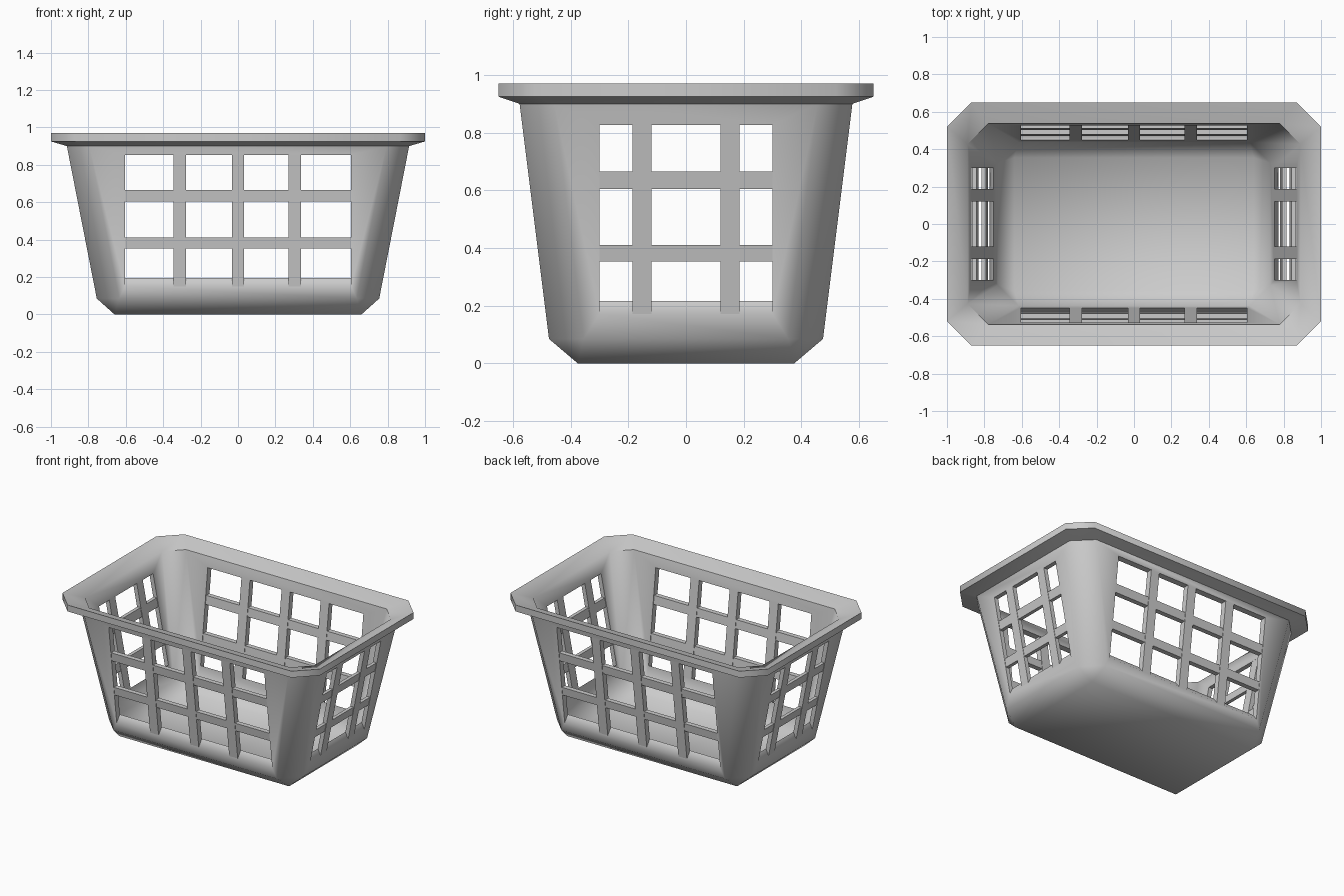
import bpy, bmesh, math

if "Cube" in bpy.data.objects:
    bpy.data.objects.remove(bpy.data.objects["Cube"])


def finish(bm, name):
    bmesh.ops.remove_doubles(bm, verts=bm.verts, dist=0.0001)
    bmesh.ops.recalc_face_normals(bm, faces=bm.faces)
    me = bpy.data.meshes.new(name)
    bm.to_mesh(me)
    bm.free()
    ob = bpy.data.objects.new(name, me)
    bpy.context.collection.objects.link(ob)
    return ob


def ring(bm, hx, hy, z, c):
    # rectangle with clipped corners
    pts = [(hx, -hy + c), (hx, hy - c), (hx - c, hy), (-hx + c, hy),
           (-hx, hy - c), (-hx, -hy + c), (-hx + c, -hy), (hx - c, -hy)]
    return [bm.verts.new((x, y, z)) for x, y in pts]


def prism(bm, profile, a0, a1, axis, sign):
    # (outward distance, height) profile extruded along a wall
    ends = []
    for a in (a0, a1):
        ends.append([bm.verts.new((a, sign * d, z) if axis == 'y' else (sign * d, a, z))
                     for d, z in profile])
    bm.faces.new(ends[0])
    bm.faces.new(ends[1][::-1])
    n = len(profile)
    for i in range(n):
        j = (i + 1) % n
        bm.faces.new((ends[0][i], ends[1][i], ends[1][j], ends[0][j]))


# basket shell: outside up, over the rim, down the inside
bm = bmesh.new()
sections = [(.66, .375, 0, 0), (.755, .475, .085, .12), (.915, .577, .9, .12),
            (1, .65, .925, .13), (1, .65, .97, .13), (.89, .537, .93, .11),
            (.728, .437, .1, .11), (.64, .355, .03, 0)]
rings = [ring(bm, *s) for s in sections]
for a, b in zip(rings, rings[1:]):
    for i in range(8):
        j = (i + 1) % 8
        bm.faces.new((a[i], a[j], b[j], b[i]))
bm.faces.new(rings[0][::-1])
bm.faces.new(rings[-1])
basket = finish(bm, "basket_shell")

# per wall: base offset, slope, thickness, half width, sill, top, upright centres
walls = {'y': (.475, .102 / .815, .04, .605, .15, .853, (-.312, 0, .303)),
         'x': (.755, .16 / .815, .03, .30, .172, .827, (-.153, .153))}
cut_bm = bmesh.new()
bars = {}
for axis, (base, slope, thick, half, sill, top, uprights) in walls.items():
    def out(z):
        return base + (z - .085) * slope

    def inn(z):
        return out(z) - thick
    sill_in = sill + .045
    do, di = out(sill), inn(sill_in)
    m = (sill_in - sill) / (do - di)
    e = .05
    hole = [(do + e, sill - e * m), (out(top) + e, top), (di - e, top), (di - e, sill_in + e * m)]
    upright = [(do, sill), (out(top), top), (inn(top), top), (di, sill_in)]
    for sign in (-1, 1):
        prism(cut_bm, hole, -half, half, axis, sign)
        bm = bmesh.new()
        for c in uprights:
            prism(bm, upright, c - .033, c + .033, axis, sign)
        for z0, z1 in ((.353, .41), (.605, .665)):
            g = .003
            rail = [(out(z0) - g, z0), (out(z1) - g, z1), (inn(z1) + g, z1), (inn(z0) + g, z0)]
            prism(bm, rail, -half, half, axis, sign)
        side = {('y', -1): "front", ('y', 1): "back", ('x', -1): "left", ('x', 1): "right"}[axis, sign]
        finish(bm, side + "_lattice")

# cut the four wall openings
cutter = finish(cut_bm, "window_cutter")
cutter.hide_render = True
mod = basket.modifiers.new("windows", 'BOOLEAN')
mod.operation = 'DIFFERENCE'
mod.solver = 'EXACT'
mod.object = cutter
bpy.ops.object.select_all(action='DESELECT')
basket.select_set(True)
bpy.context.view_layer.objects.active = basket
bpy.ops.object.modifier_apply(modifier=mod.name)
bpy.data.objects.remove(cutter)
bpy.ops.object.shade_smooth_by_angle(angle=math.radians(60))
